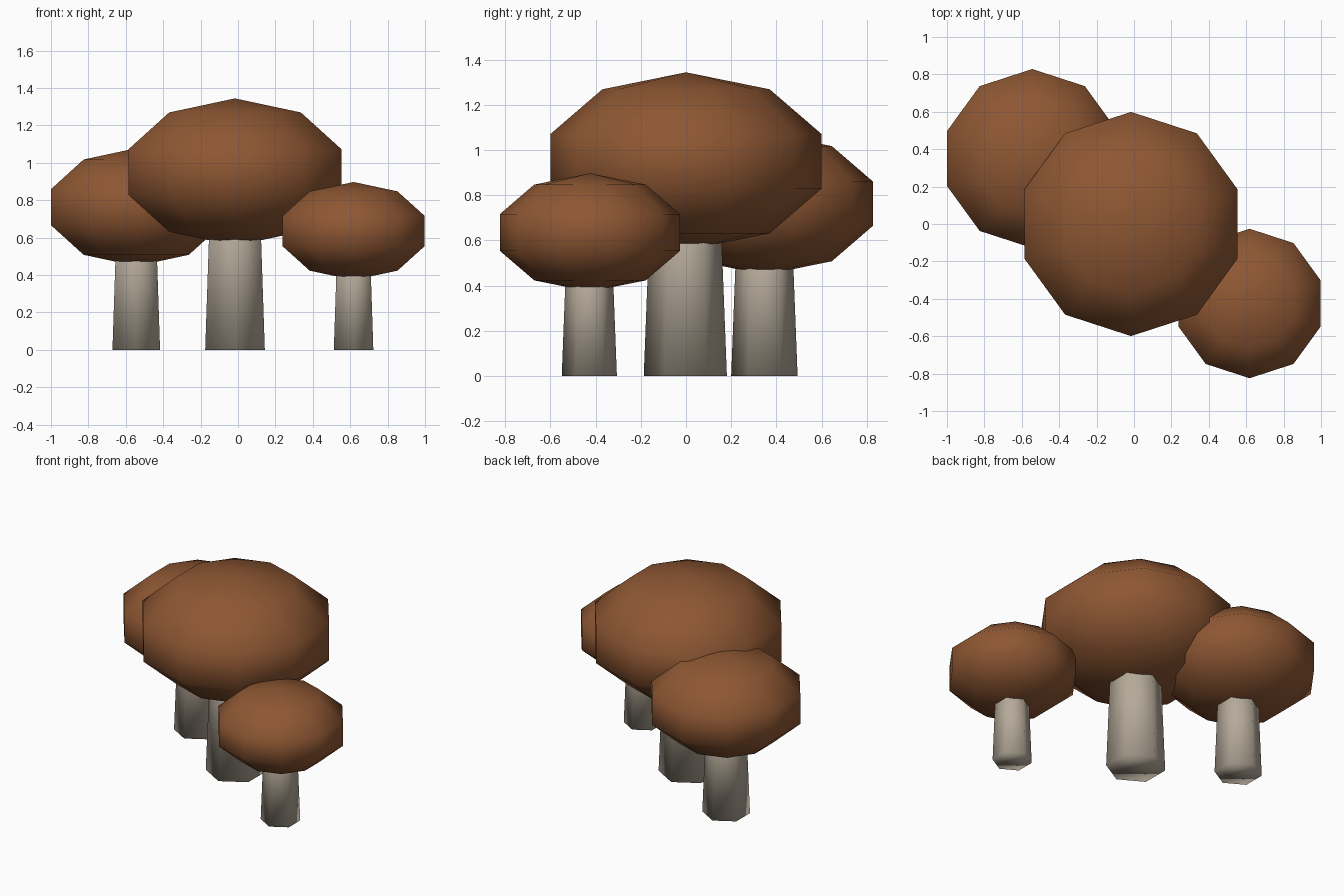
import bpy, bmesh, math
from mathutils import Matrix

if "Cube" in bpy.data.objects:
    bpy.data.objects.remove(bpy.data.objects["Cube"])


def material(name, rgb):
    m = bpy.data.materials.new(name)
    m.diffuse_color = (*rgb, 1.0)
    m.use_nodes = True
    m.node_tree.nodes["Principled BSDF"].inputs["Base Color"].default_value = m.diffuse_color
    return m


CAP = material("cap brown", (0.27, 0.095, 0.033))
STEM = material("stem grey beige", (0.46, 0.40, 0.32))


def finish(name, bm, mat):
    bmesh.ops.recalc_face_normals(bm, faces=bm.faces)
    for f in bm.faces:
        f.smooth = True
    mesh = bpy.data.meshes.new(name)
    bm.to_mesh(mesh)
    bm.free()
    mesh.materials.append(mat)
    obj = bpy.data.objects.new(name, mesh)
    bpy.context.collection.objects.link(obj)
    return obj


def cap(name, x, y, z, radius, half_height):
    # flattened ten-sided sphere with five bands, corners on the y axis
    bm = bmesh.new()
    rings = []
    for i in range(1, 5):
        t = math.pi * i / 5
        rings.append([bm.verts.new((
            radius * math.sin(t) * math.cos(math.pi / 2 + math.tau * k / 10),
            radius * math.sin(t) * math.sin(math.pi / 2 + math.tau * k / 10),
            half_height * math.cos(t))) for k in range(10)])
    top = bm.verts.new((0, 0, half_height))
    bottom = bm.verts.new((0, 0, -half_height))
    for k in range(10):
        n = (k + 1) % 10
        bm.faces.new((top, rings[0][k], rings[0][n]))
        bm.faces.new((bottom, rings[-1][n], rings[-1][k]))
        for a, b in zip(rings, rings[1:]):
            bm.faces.new((a[k], b[k], b[n], a[n]))
    finish(name, bm, CAP).location = (x, y, z)


def stem(name, x, y, height, r_bottom, r_top):
    # tapered six-sided column, corners on the y axis
    bm = bmesh.new()
    bmesh.ops.create_cone(bm, cap_ends=True, segments=6,
                          radius1=r_bottom, radius2=r_top, depth=height)
    v = bm.verts[:][0]
    turn = math.pi / 2 - math.atan2(v.co.y, v.co.x)
    bmesh.ops.rotate(bm, verts=bm.verts, matrix=Matrix.Rotation(turn, 3, 'Z'))
    finish(name, bm, STEM).location = (x, y, height / 2)


# size, centre x, y, cap centre z, cap radius, cap half height, stem radius
mushrooms = [
    ("large", -0.016, 0.0, 0.95, 0.63, 0.394, 0.184),
    ("medium", -0.544, 0.35, 0.7625, 0.503, 0.315, 0.147),
    ("small", 0.618, -0.425, 0.635, 0.42, 0.262, 0.122),
]
for size, x, y, z, r, h, sr in mushrooms:
    cap(size + "_cap", x, y, z, r, h)
    stem(size + "_stem", x, y - 0.003, z, sr, sr * 0.8)
